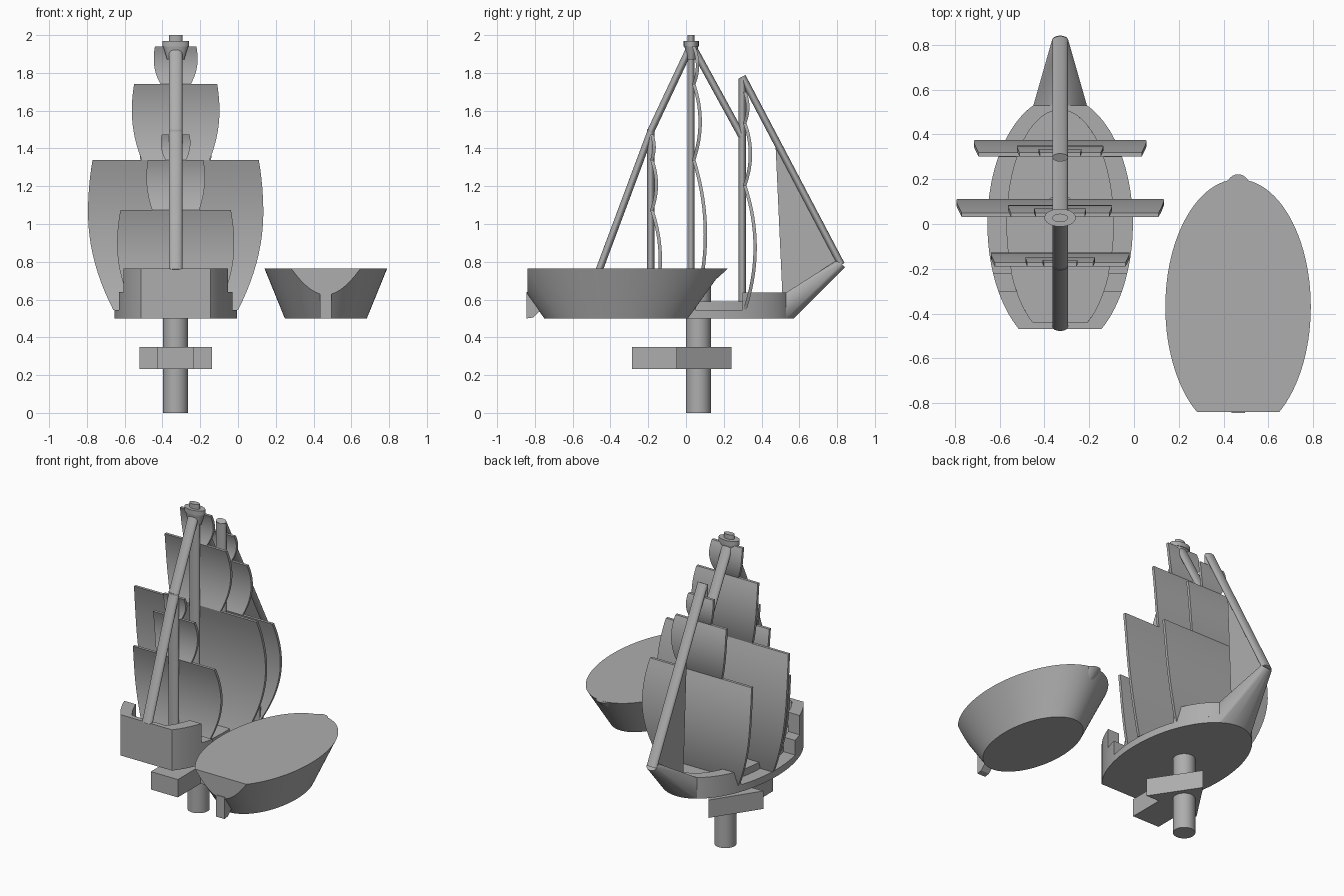
import bpy, bmesh, math
from mathutils import Vector

if "Cube" in bpy.data.objects:
    bpy.data.objects.remove(bpy.data.objects["Cube"])

CX = -0.33          # ship centre line
HX = 0.465          # loose hull centre line
grey = bpy.data.materials.new("plain_grey")
grey.diffuse_color = (0.42, 0.42, 0.42, 1)
grey.use_nodes = True
grey.node_tree.nodes["Principled BSDF"].inputs["Base Color"].default_value = grey.diffuse_color


def finish(name, bm, smooth=True):
    bmesh.ops.recalc_face_normals(bm, faces=bm.faces[:])
    me = bpy.data.meshes.new(name)
    bm.to_mesh(me)
    bm.free()
    me.materials.append(grey)
    ob = bpy.data.objects.new(name, me)
    bpy.context.collection.objects.link(ob)
    if smooth:
        bpy.ops.object.select_all(action='DESELECT')
        ob.select_set(True)
        bpy.context.view_layer.objects.active = ob
        bpy.ops.object.shade_smooth_by_angle(angle=math.radians(30))
    return ob


def loft(name, rings, smooth=True):
    """Skin equal-length closed rings and cap the ends."""
    bm = bmesh.new()
    vs = [[bm.verts.new(p) for p in r] for r in rings]
    n = len(vs[0])
    for a, b in zip(vs, vs[1:]):
        for i in range(n):
            j = (i + 1) % n
            bm.faces.new((a[i], a[j], b[j], b[i]))
    bm.faces.new(vs[0][::-1])
    bm.faces.new(vs[-1])
    return finish(name, bm, smooth)


def prism(name, pts, z0, z1):
    return loft(name, [[(x, y, z) for x, y in pts] for z in (z0, z1)])


def rod(name, p, q, rx, ry, rx2=None, ry2=None):
    """Rod in the plane of the keel with an oval section."""
    p, q = Vector(p), Vector(q)
    d = (q - p).normalized()
    u = Vector((1, 0, 0))
    v = d.cross(u)
    rings = []
    for c, a, b in ((p, rx, ry), (q, rx2 or rx, ry2 or ry)):
        rings.append([c + u * a * math.cos(t) + v * b * math.sin(t)
                      for t in (i * math.tau / 32 for i in range(32))])
    return loft(name, rings)


def arc(w, b, y0, y1, n=20):
    """Points on the right half of an oval between two y values."""
    a0, a1 = math.asin(max(-1, y0 / b)), math.asin(min(1, y1 / b))
    return [(w * math.cos(a), b * math.sin(a))
            for a in (a0 + (a1 - a0) * i / n for i in range(n + 1))]


def both(pts):
    """Add the mirrored half in reverse order, at the ship's centre line."""
    return ([(CX + x, y) for x, y in pts] +
            [(CX - x, y) for x, y in reversed(pts)])


def wall(name, outer, inner, z0, z1):
    prism(name, outer + inner[::-1], z0, z1)


OUT, INN = (0.325, 0.57), (0.24, 0.51)

# Ship hull and raised deck
prism("ship_hull", both(arc(*OUT, -0.47, 0.57, 48)), 0.5, 0.545)
prism("deck", both(arc(*INN, -0.44, 0.51, 48)), 0.54, 0.59)

# Stern wall, side steps and bow wall
wall("stern_wall", both(arc(*OUT, -0.47, -0.3)[::-1]),
     both(arc(*INN, -0.44, -0.3)[::-1]), 0.54, 0.765)
for side, s in (("right", 1), ("left", -1)):
    o = [(CX + s * x, y) for x, y in arc(*OUT, -0.3, -0.22, 6)]
    i = [(CX + s * x, y) for x, y in arc(*INN, -0.3, -0.22, 6)]
    wall("side_step_" + side, o, i, 0.54, 0.64)
wall("bow_wall", both(arc(*OUT, 0.3, 0.569)), both(arc(*INN, 0.3, 0.509)), 0.54, 0.637)

# Prow tapering to the tip
bm = bmesh.new()
for x, y in both(arc(*OUT, 0.53, 0.57)):
    for z in (0.5, 0.637):
        bm.verts.new((x, y, z))
for k in range(16):
    t = k * math.tau / 16
    bm.verts.new((CX + 0.036 * math.cos(t), 0.822 + 0.02 * math.sin(t),
                  0.79 - 0.02 * math.sin(t)))
bmesh.ops.convex_hull(bm, input=bm.verts[:])
finish("prow", bm)

# Masts and lookout basket
for name, y, z0, z1 in (("rear_mast", -0.187, 0.55, 1.5),
                        ("main_mast", 0.027, 0.55, 2.0),
                        ("front_mast", 0.298, 0.55, 1.77)):
    rod(name, (CX, y, z0), (CX, y, z1), 0.035, 0.019)
rod("lookout_basket", (CX, 0.028, 1.87), (CX, 0.028, 1.94), 0.045, 0.024, 0.066, 0.036)
rod("lookout_rim", (CX, 0.028, 1.94), (CX, 0.028, 1.97), 0.07, 0.04)

# Sloping stays
for name, a, b in (("stern_stay", (-0.46, 0.755), (-0.182, 1.5)),
                   ("rear_stay", (-0.187, 1.49), (0.02, 1.93)),
                   ("middle_stay", (0.035, 1.94), (0.298, 1.46)),
                   ("bow_stay", (0.298, 1.78), (0.822, 0.785))):
    rod(name, (CX, *a), (CX, *b), 0.035, 0.019)


# Square sails, bulging forward
def sail(name, y, top, bottom, wt, wm, wb, bulge, thick=0.018, n=16):
    rings = []
    for i in range(n + 1):
        t = i / n
        if t < 0.35:
            w = wm - (wm - wt) * ((0.35 - t) / 0.35) ** 2
        else:
            w = wm - (wm - wb) * ((t - 0.35) / 0.65) ** 2
        yy = y + bulge * 4 * t * (1 - t)
        z = top + (bottom - top) * t
        rings.append([(CX - w, yy, z), (CX + w, yy, z),
                      (CX + w, yy + thick, z), (CX - w, yy + thick, z)])
    loft(name, rings)


sail("main_sail_low", 0.032, 1.34, 0.545, 0.44, 0.464, 0.33, 0.062)
sail("main_sail_mid", 0.032, 1.74, 1.34, 0.22, 0.232, 0.18, 0.034)
sail("main_sail_top", 0.032, 1.94, 1.74, 0.11, 0.116, 0.08, 0.02)
sail("front_sail_low", 0.302, 1.205, 0.545, 0.365, 0.386, 0.27, 0.055)
sail("front_sail_mid", 0.302, 1.535, 1.205, 0.182, 0.193, 0.15, 0.03)
sail("front_sail_top", 0.302, 1.7, 1.535, 0.09, 0.096, 0.07, 0.016)
sail("rear_sail_low", -0.19, 1.075, 0.55, 0.292, 0.31, 0.22, 0.045)
sail("rear_sail_mid", -0.19, 1.34, 1.075, 0.147, 0.155, 0.125, 0.024)
sail("rear_sail_top", -0.19, 1.475, 1.34, 0.073, 0.078, 0.055, 0.012)

# Triangular bow sail under the stay
jib = [(0.473, 1.44), (0.815, 0.79), (0.53, 0.63), (0.51, 0.63)]
loft("bow_sail", [[(CX + s, y, z) for y, z in jib] for s in (-0.009, 0.009)], False)

# Post and arrow-shaped pointer below
rod("post", (CX, 0.066, 0), (CX, 0.066, 0.67), 0.066, 0.066)
arrow = [(-0.097, -0.285), (0.097, -0.285), (0.097, -0.05), (0.192, -0.05),
         (0, 0.24), (-0.192, -0.05), (-0.097, -0.05)]
prism("arrow_pointer", [(CX + x, y) for x, y in arrow], 0.232, 0.348)

# Loose flared hull with a flat cut stern
bm = bmesh.new()
rings = []
for w, b, cy, z in ((0.217, 0.38, -0.37, 0.5), (0.325, 0.57, -0.37, 0.765)):
    rings.append([bm.verts.new((HX + w * math.cos(t), cy + b * math.sin(t), z))
                  for t in (i * math.tau / 96 for i in range(96))])
for i in range(96):
    j = (i + 1) % 96
    bm.faces.new((rings[0][i], rings[0][j], rings[1][j], rings[1][i]))
bm.faces.new(rings[0][::-1])
bm.faces.new(rings[1])
cut = bmesh.ops.bisect_plane(bm, geom=bm.verts[:] + bm.edges[:] + bm.faces[:],
                             plane_co=(0, -0.84, 0), plane_no=(0, -1, 0), clear_outer=True)
bmesh.ops.holes_fill(bm, edges=[e for e in bm.edges if e.is_boundary], sides=0)
finish("loose_hull", bm)

# Rudder and rounded nose of the loose hull
fin = [(-0.845, 0.5), (-0.81, 0.505), (-0.75, 0.56), (-0.75, 0.64), (-0.845, 0.64)]
loft("rudder", [[(HX + s, y, z) for y, z in fin] for s in (-0.03, 0.03)], False)
loft("hull_nose", [[(HX + r * math.cos(t), cy + r * math.sin(t), z)
                    for t in (i * math.tau / 24 for i in range(24))]
                   for r, cy, z in ((0.03, 0.11, 0.69), (0.05, 0.172, 0.764))])
